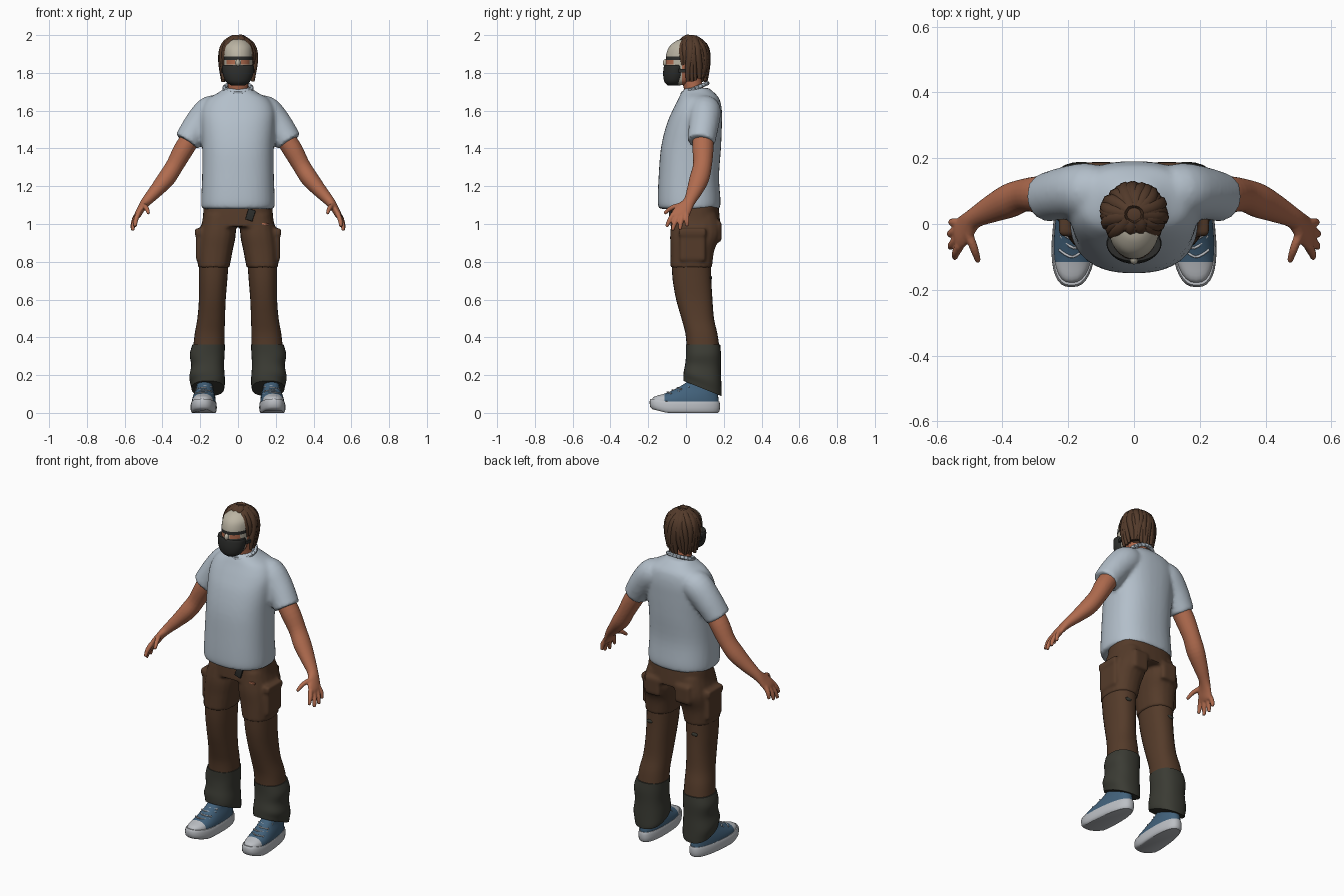
import bpy, bmesh, math, random
from mathutils import Vector, Matrix

random.seed(4)
if "Cube" in bpy.data.objects:
    bpy.data.objects.remove(bpy.data.objects["Cube"])


def material(name, r, g, b):
    m = bpy.data.materials.new(name)
    m.use_nodes = True
    m.diffuse_color = (r, g, b, 1)
    m.node_tree.nodes["Principled BSDF"].inputs["Base Color"].default_value = (r, g, b, 1)
    return m


SHIRT = material("pale_blue_cotton", .45, .52, .59)
PANTS = material("brown_canvas", .09, .044, .023)
CUFF = material("grey_green_cloth", .043, .044, .034)
SKIN = material("tan_skin", .44, .15, .078)
HAIR = material("brown_hair", .085, .042, .023)
BLUE = material("blue_canvas", .055, .122, .2)
WHITE = material("white_rubber", .5, .52, .55)
DARK = material("black_cloth", .026, .027, .025)
BONE = material("bone_paint", .5, .46, .37)


def finish(name, bm, mats, voxel=0, cuts=(), rule=None, angle=45):
    """Turn a bmesh into a shaded object, optionally fused into one skin."""
    bmesh.ops.recalc_face_normals(bm, faces=bm.faces)
    for co, no in cuts:
        geom = bm.verts[:] + bm.edges[:] + bm.faces[:]
        bmesh.ops.bisect_plane(bm, geom=geom, plane_co=co, plane_no=no)
    obj = bpy.data.objects.new(name, bpy.data.meshes.new(name))
    bm.to_mesh(obj.data)
    bm.free()
    bpy.context.collection.objects.link(obj)
    if voxel:
        mod = obj.modifiers.new("fuse", "REMESH")
        mod.mode, mod.voxel_size = "VOXEL", voxel
        mod = obj.modifiers.new("relax", "SMOOTH")
        mod.factor, mod.iterations = .5, 4
        deps = bpy.context.evaluated_depsgraph_get()
        mesh = bpy.data.meshes.new_from_object(obj.evaluated_get(deps))
        obj.modifiers.clear()
        obj.data = mesh
    obj.data.materials.clear()
    for m in mats:
        obj.data.materials.append(m)
    if rule:
        for p in obj.data.polygons:
            p.material_index = rule(p.center)
    bpy.ops.object.select_all(action="DESELECT")
    obj.select_set(True)
    bpy.context.view_layer.objects.active = obj
    bpy.ops.object.shade_smooth_by_angle(angle=math.radians(angle))
    return obj


def spline(pts, k):
    """Catmull-Rom interpolation of number tuples."""
    out = []
    for i in range(len(pts) - 1):
        a, b, c, d = pts[max(i - 1, 0)], pts[i], pts[i + 1], pts[min(i + 2, len(pts) - 1)]
        for j in range(k):
            t = j / k
            out.append([.5 * (2 * q + (r - p) * t + (2 * p - 5 * q + 4 * r - s) * t * t
                              + (3 * q - p - 3 * r + s) * t ** 3) for p, q, r, s in zip(a, b, c, d)])
    return out + [list(pts[-1])]


def loft(bm, pts, side=1, flat=False, n=20, k=4, power=2.0):
    """Skin of rings (x, y, z, radius, radius along y); flat rings stay level."""
    pts = spline(pts, k)
    loops = []
    for i, p in enumerate(pts):
        d = Vector(pts[min(i + 1, len(pts) - 1)][:3]) - Vector(pts[max(i - 1, 0)][:3])
        d = Vector((0, 0, 1)) if flat else d.normalized()
        u = Vector((0, 1, 0)) - d * d.y
        u = u.normalized() if u.length > .05 else Vector((1, 0, 0))
        v = d.cross(u)
        ring = []
        for j in range(n):
            c, s = math.cos(j * math.tau / n), math.sin(j * math.tau / n)
            c = math.copysign(abs(c) ** (2 / power), c)
            s = math.copysign(abs(s) ** (2 / power), s)
            q = Vector(p[:3]) + v * c * max(p[3], .001) + u * s * max(p[4], .001)
            ring.append(bm.verts.new((q.x * side, q.y, q.z)))
        loops.append(ring)
    for a, b in zip(loops, loops[1:]):
        for j in range(n):
            bm.faces.new((a[j], a[(j + 1) % n], b[(j + 1) % n], b[j]))
    bm.faces.new(loops[0])
    bm.faces.new(loops[-1])


def stack(bm, rows, cx=0, **kw):
    """Level rings from rows (z, centre x, half width, front y, back y)."""
    loft(bm, [(x, (f + b) / 2, z, w, (b - f) / 2) for z, x, w, f, b in rows], flat=True, **kw)


def ball(bm, centre, size):
    m = Matrix.Translation(centre) @ Matrix.Diagonal((*size, 1))
    bmesh.ops.create_uvsphere(bm, u_segments=24, v_segments=14, radius=1, matrix=m)


def block(bm, centre, size, turn=0, bevel=0):
    m = Matrix.Translation(centre) @ Matrix.Rotation(turn, 4, "Y") @ Matrix.Diagonal((*size, 1))
    made = bmesh.ops.create_cube(bm, size=1, matrix=m)
    if bevel:
        edges = list({e for v in made["verts"] for e in v.link_edges})
        bmesh.ops.bevel(bm, geom=edges, offset=bevel, segments=3, affect="EDGES", profile=.5)


# Shirt: torso and both sleeves fused
bm = bmesh.new()
stack(bm, [(1.08, 0, .192, -.143, .178), (1.12, 0, .195, -.15, .183), (1.25, 0, .19, -.145, .175),
           (1.4, 0, .189, -.133, .185), (1.52, 0, .195, -.105, .19), (1.6, 0, .195, -.072, .19),
           (1.66, 0, .165, -.042, .178), (1.695, 0, .105, -.025, .15), (1.72, 0, .07, -.005, .12)],
      n=40, power=2.4)
for s in (1, -1):
    loft(bm, [(.08, .09, 1.61, .06, .07), (.14, .1, 1.598, .084, .085),
              (.205, .095, 1.53, .08, .08), (.27, .08, 1.435, .071, .074)], side=s)
finish("shirt", bm, [SHIRT], voxel=.011)

# Ribbed collar, tilted up towards the back
bm = bmesh.new()
ring = [(.073 * math.cos(a), .048 + .066 * math.sin(a), 1.718 + .027 * math.sin(a))
        for a in (i * math.tau / 24 for i in range(25))]
for a, b in zip(ring, ring[1:]):
    loft(bm, [(*a, .011, .011), (*b, .011, .011)], k=1, n=8)
finish("collar", bm, [SHIRT])

# Neck and head with painted face
bm = bmesh.new()
loft(bm, [(0, .055, 1.66, .062, .058), (0, .04, 1.72, .055, .052), (0, .02, 1.8, .055, .055)], flat=True)
finish("neck", bm, [SKIN])


def face_paint(c):
    if c.y > -.02:
        return 0
    if 1.868 < c.z < 1.887:
        return 2
    return 0 if 1.845 < c.z < 1.868 and .016 < abs(c.x) < .062 else 1


bm = bmesh.new()
stack(bm, [(1.735, 0, .03, -.09, 0), (1.755, 0, .055, -.105, .04), (1.8, 0, .07, -.11, .06),
           (1.85, 0, .077, -.108, .09), (1.9, 0, .079, -.104, .1), (1.94, 0, .074, -.087, .1),
           (1.97, 0, .05, -.05, .08), (1.982, 0, .02, -.01, .04)], n=36, k=5)
cuts = [((0, 0, z), (0, 0, 1)) for z in (1.845, 1.868, 1.887)]
cuts += [((x, 0, 0), (1, 0, 0)) for x in (-.062, -.016, .016, .062)] + [((0, -.02, 0), (0, 1, 0))]
finish("head", bm, [SKIN, BONE, DARK], cuts=cuts, rule=face_paint)
bm = bmesh.new()
ball(bm, (0, -.106, 1.853), (.013, .017, .02))
finish("nose", bm, [BONE])

# Mouth mask with its strap
bm = bmesh.new()
stack(bm, [(1.732, 0, .032, -.095, -.03), (1.752, 0, .062, -.114, -.015), (1.79, 0, .079, -.121, 0),
           (1.83, 0, .084, -.118, .0), (1.843, 0, .081, -.113, -.01)], n=32)
stack(bm, [(1.802, 0, .087, -.09, .09), (1.82, 0, .087, -.09, .09)], n=32, k=1)
finish("mouth_mask", bm, [DARK])

# Hair: inner cap and overlapping locks swept from the crown
bm = bmesh.new()
ball(bm, (0, .03, 1.89), (.09, .085, .1))
ball(bm, (0, .053, 1.84), (.086, .062, .078))
for i in range(34):
    deg = -180 + i * 360 / 34 + random.uniform(-3, 3)
    a, away = math.radians(deg), abs(deg)
    if away < 50:
        low = 1.955
    elif away < 78:
        low = 1.835 + random.uniform(-.02, .02)
    else:
        low = 1.762 + random.uniform(-.012, .012)
    path, thick = [], random.uniform(.019, .025)
    for t in (0, .25, .5, .75, 1):
        z = 1.98 + (low - 1.98) * t ** 1.3
        out = math.sqrt(max(0, 1 - max(0, (z - 1.885) / .097) ** 2))
        out = max(out, .1) * (1 - .9 * max(0, 1.83 - z))
        wave = a + .1 * math.sin(5 * t + i)
        r = thick * (1 - .6 * t ** 3)
        path.append((.085 * out * math.sin(wave), .028 - .083 * out * math.cos(wave), z, r, r))
    loft(bm, path, n=8, k=3)
finish("hair", bm, [HAIR], angle=60)

# Arms: each fused with palm, fingers and thumb
fingers = [[(.528, -.065, 1.055), (.541, -.087, 1.02), (.545, -.103, .985)],
           [(.533, -.042, 1.045), (.552, -.062, 1.0), (.558, -.072, .965)],
           [(.536, -.018, 1.045), (.555, -.028, 1.005), (.56, -.032, .97)],
           [(.532, .003, 1.055), (.551, .005, 1.02), (.555, .005, .987)],
           [(.505, -.025, 1.1), (.486, -.075, 1.086), (.473, -.115, 1.055)]]
for s, word in ((1, "left"), (-1, "right")):
    bm = bmesh.new()
    loft(bm, [(.22, .09, 1.5, .05, .055), (.285, .09, 1.4, .053, .056), (.335, .087, 1.31, .047, .05),
              (.38, .07, 1.24, .047, .052), (.435, .045, 1.175, .037, .042), (.485, .018, 1.12, .027, .032),
              (.51, -.008, 1.085, .021, .042), (.53, -.03, 1.05, .018, .048), (.538, -.034, 1.03, .012, .042)],
         side=s)
    for f in fingers:
        loft(bm, [(*p, r, r) for p, r in zip(f, (.014, .013, .009))], side=s, n=12)
    finish(word + "_arm", bm, [SKIN], voxel=.005)

# Trousers: seat, thighs and pockets fused
bm = bmesh.new()
stack(bm, [(1.1, 0, .182, -.075, .172), (1.04, 0, .186, -.08, .178), (.985, 0, .193, -.083, .183)],
      n=36, power=2.5)
for s in (1, -1):
    stack(bm, [(1.05, .1, .08, -.07, .165), (.95, .108, .097, -.084, .184), (.86, .12, .092, -.082, .15),
               (.768, .129, .084, -.082, .138)], side=s, power=2.4)
    block(bm, (s * .205, .035, .885), (.034, .135, .165), bevel=.012)
    block(bm, (s * .207, .035, .955), (.042, .145, .045), bevel=.012)
    block(bm, (s * .1, .17, .96), (.1, .036, .11), bevel=.012)
finish("trouser_seat", bm, [PANTS], voxel=.009)

# Buckle and torn patch on the waist front
bm = bmesh.new()
block(bm, (.066, -.084, 1.048), (.04, .012, .06), turn=.3, bevel=.003)
finish("buckle", bm, [DARK])
bm = bmesh.new()
block(bm, (.145, -.072, 1.0), (.036, .009, .009), turn=.08)
finish("pocket_tear", bm, [SKIN])

for s, word in ((1, "left"), (-1, "right")):
    # Lower trouser leg and sagging cuff
    bm = bmesh.new()
    stack(bm, [(.79, .129, .079, -.076, .132), (.7, .132, .075, -.07, .134), (.6, .136, .071, -.052, .14),
               (.5, .142, .073, -.024, .148), (.42, .15, .079, -.003, .166), (.34, .155, .083, .004, .178)],
          side=s, n=28, power=2.3)
    finish(word + "_trouser_leg", bm, [PANTS])
    bm = bmesh.new()
    stack(bm, [(.362, .155, .086, -.001, .181), (.31, .163, .092, 0, .185), (.25, .161, .087, -.004, .184),
               (.19, .164, .094, -.012, .187), (.15, .16, .09, -.014, .189), (.13, .16, .086, -.014, .188)],
          side=s, n=28, power=2.4)
    for v in bm.verts:
        v.co.z -= .4 * (v.co.y - .085) * min(1, max(0, (.3 - v.co.z) / .15))
    finish(word + "_cuff", bm, [CUFF])
    bm = bmesh.new()
    ball(bm, (s * .15, .132, .715), (.02, .006, .01))
    finish(word + "_leg_patch", bm, [CUFF])

    # Shoe parts share one outline: turned out, wider at the toe
    def shape(bm):
        for v in bm.verts:
            x, y = v.co.x, v.co.y
            v.co.x = s * (.179 + x * (1 - .6 * y) - .06 * y)
            v.co.z += .25 * max(0, -.1 - y) * max(0, 1 - v.co.z / .2)
        return bm

    bm = bmesh.new()
    stack(bm, [(0, 0, .058, -.178, .17), (.012, 0, .066, -.19, .178), (.045, 0, .066, -.192, .18),
               (.06, 0, .062, -.186, .176)], n=36, power=2.5, k=2)
    finish(word + "_sole", shape(bm), [WHITE])
    bm = bmesh.new()
    stack(bm, [(.05, 0, .061, -.182, .174), (.075, 0, .06, -.168, .172), (.1, 0, .055, -.115, .168),
               (.13, 0, .046, -.05, .165), (.16, 0, .042, 0, .16), (.18, 0, .036, .025, .15)],
          n=32, power=2.4)
    finish(word + "_shoe_upper", shape(bm), [BLUE, WHITE], cuts=[((0, -.115, 0), (0, 1, 0))],
           rule=lambda c: int(c.y < -.115))
    bm = bmesh.new()
    for i in range(4):
        y, z, lean = -.1 + .027 * i, .11 + .0115 * i, .008 * (-1) ** i
        loft(bm, [(-.042, y + .03 + lean, z - .008, .004, .004), (0, y, z, .004, .004),
                  (.042, y + .03 - lean, z - .008, .004, .004)], n=8)
    finish(word + "_laces", shape(bm), [WHITE])
